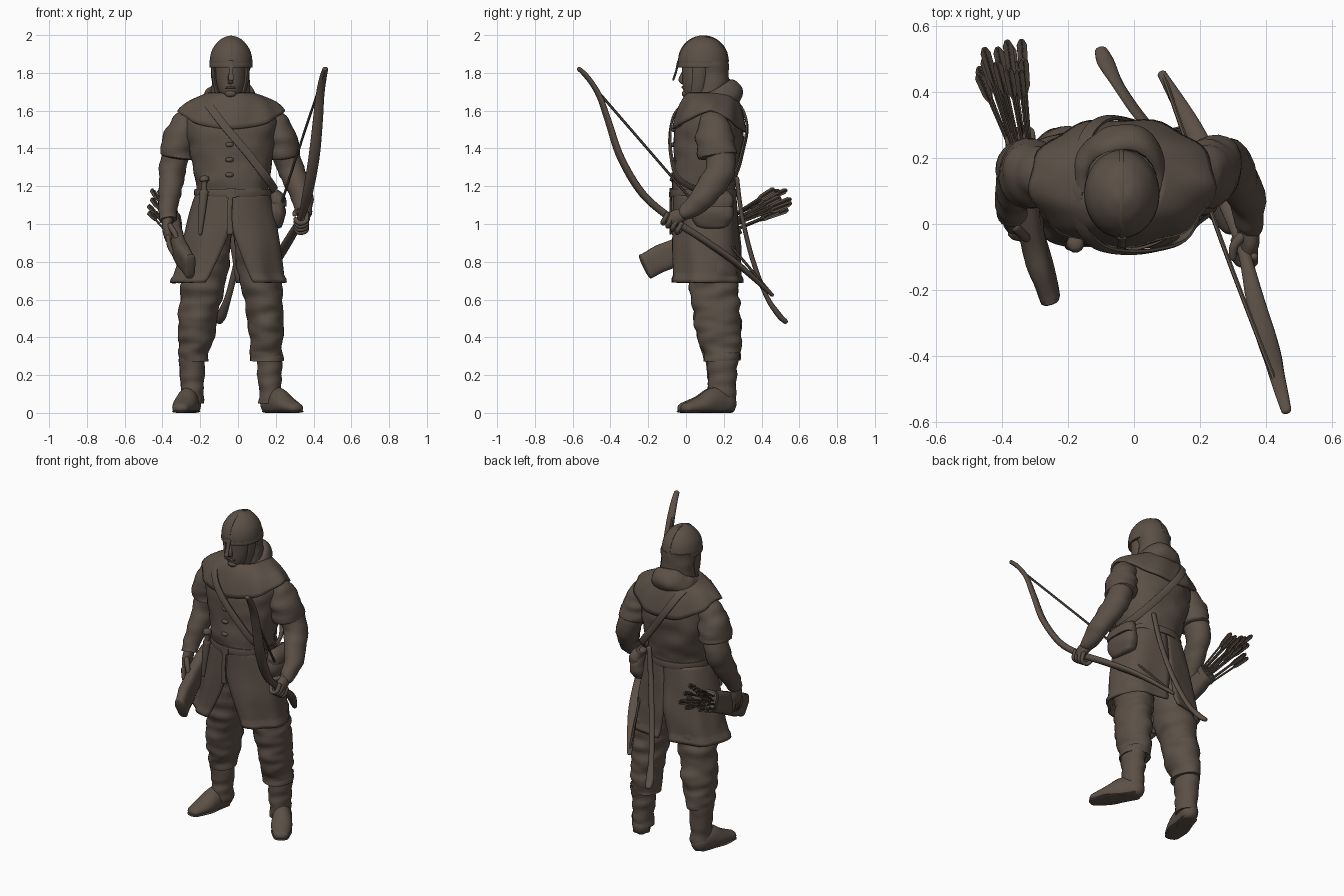
import bpy, bmesh, math, random
from mathutils import Vector, noise

random.seed(4)
brown = bpy.data.materials.new("dark_brown")
brown.diffuse_color = (0.105, 0.08, 0.062, 1)


def finish(name, bm, angle=50):
    bmesh.ops.recalc_face_normals(bm, faces=bm.faces)
    me = bpy.data.meshes.new(name)
    bm.to_mesh(me)
    bm.free()
    ob = bpy.data.objects.new(name, me)
    me.materials.append(brown)
    bpy.context.collection.objects.link(ob)
    bpy.ops.object.select_all(action='DESELECT')
    ob.select_set(True)
    bpy.context.view_layer.objects.active = ob
    bpy.ops.object.shade_smooth_by_angle(angle=math.radians(angle))
    return ob


def spline(pts, step, closed):
    """Smooth curve through points of any dimension."""
    n, out = len(pts), []
    get = lambda i: Vector(pts[i % n] if closed else pts[min(max(i, 0), n - 1)])
    for i in range(n if closed else n - 1):
        a, b, c, d = (get(i + k) for k in (-1, 0, 1, 2))
        for s in range(step):
            t = s / step
            out.append(b + (c - a) * (t / 2) + (2 * a - 5 * b + 4 * c - d) * (t * t / 2)
                       + (3 * b - a - 3 * c + d) * (t ** 3 / 2))
    return out if closed else out + [get(n - 1)]


def spow(v, e):
    return math.copysign(abs(v) ** e, v)


def tube(name, pts, n=20, step=6, side=(1, 0, 0), center=None, power=1, folds=0,
         freq=(8, 8, 22), closed=False, dome=0, angle=50):
    """Sweep an oval (half width along side, half depth) through x, y, z, a, b points."""
    pts = [(*p, p[3]) if len(p) == 4 else p for p in pts]
    rows = spline(pts, step, closed)
    m = len(rows)
    rings = []
    for i, r in enumerate(rows):
        p = Vector(r[:3])
        q0 = rows[(i - 1) % m] if closed else rows[max(i - 1, 0)]
        q1 = rows[(i + 1) % m] if closed else rows[min(i + 1, m - 1)]
        t = (Vector(q1[:3]) - Vector(q0[:3])).normalized()
        u = p - Vector(center) if center else Vector(side)
        u = (u - t * u.dot(t)).normalized()
        rings.append((p, t, u, t.cross(u), r[3], r[4]))
    if dome:  # rounded ends
        def cap(ring, sign):
            p, t, u, v, a, b = ring
            return [(p + t * sign * dome * min(a, b) * math.sin(k), t, u, v, a * math.cos(k), b * math.cos(k))
                    for k in (0.4, 0.8, 1.15, 1.45)]
        rings = cap(rings[0], -1)[::-1] + rings + cap(rings[-1], 1)
    bm, loops = bmesh.new(), []
    for p, t, u, v, a, b in rings:
        loop = []
        for k in range(n):
            w = 2 * math.pi * (k + 0.5) / n
            d = u * a * spow(math.cos(w), power) + v * b * spow(math.sin(w), power)
            co = p + d
            if folds:
                co += d.normalized() * folds * noise.noise(Vector(c * f for c, f in zip(co, freq)))
            co.z = max(co.z, 0)
            loop.append(bm.verts.new(co))
        loops.append(loop)
    pairs = list(zip(loops, loops[1:])) + ([(loops[-1], loops[0])] if closed else [])
    for l0, l1 in pairs:
        for k in range(n):
            j = (k + 1) % n
            bm.faces.new((l0[k], l0[j], l1[j], l1[k]))
    if not closed:
        bm.faces.new(loops[0])
        bm.faces.new(loops[-1])
    return finish(name, bm, angle)


def ball(name, loc, size):
    bm = bmesh.new()
    bmesh.ops.create_uvsphere(bm, u_segments=24, v_segments=14, radius=1)
    ob = finish(name, bm)
    ob.location, ob.scale = loc, size


def sheet(name, rows, cols, fn, thick):
    """Open cloth panel from fn(row 0..1, column 0..1), thickened."""
    bm = bmesh.new()
    g = [[bm.verts.new(fn(i / rows, j / cols)) for j in range(cols + 1)] for i in range(rows + 1)]
    for i in range(rows):
        for j in range(cols):
            bm.faces.new((g[i][j], g[i][j + 1], g[i + 1][j + 1], g[i + 1][j]))
    bmesh.ops.remove_doubles(bm, verts=bm.verts, dist=0.0005)
    ob = finish(name, bm)
    mod = ob.modifiers.new("cloth", 'SOLIDIFY')
    mod.thickness, mod.offset = thick, -1


# --- Head, coif and helmet
tube("face", [(-.04, .052, 1.675, .042, .055), (-.04, .054, 1.70, .06, .07), (-.04, .06, 1.76, .076, .08),
              (-.04, .066, 1.86, .08, .09)], dome=.6)
tube("nose", [(-.04, -.012, 1.80, .01, .012), (-.04, -.024, 1.765, .014, .016), (-.04, -.018, 1.75, .014, .012)],
     n=12, dome=.8)
ball("chin", (-.04, .0, 1.69), (.03, .022, .02))
tube("mouth", [(-.065, -.008, 1.722, .005), (-.04, -.018, 1.724, .006), (-.015, -.008, 1.722, .005)],
     n=8, side=(0, 0, 1), dome=1)
tube("coif", [(-.04, .135, 1.60, .13, .12), (-.04, .135, 1.66, .108, .1), (-.04, .14, 1.74, .1, .088),
              (-.04, .135, 1.86, .105, .092)], folds=.008)
for s in (-1, 1):
    tube("cheek_flap", [(-.04 + s * .09, .072, 1.85, .014, .04), (-.04 + s * .083, .066, 1.75, .012, .035),
                        (-.04 + s * .06, .055, 1.665, .012, .035)], n=10, dome=1)
tube("helmet", [(-.037, .092, 1.828, .112, .131), (-.037, .092, 1.87, .113, .132), (-.037, .094, 1.92, .101, .117),
                (-.037, .096, 1.965, .07, .082), (-.037, .097, 1.988, .036, .043), (-.037, .098, 1.995, .004, .004)],
     n=32)
tube("helmet_rim", [(-.037 + .112 * math.cos(a), .092 + .132 * math.sin(a), 1.84, .003, .012)
                    for a in [k * math.pi / 6 for k in range(12)]],
     n=8, center=(-.037, .092, 1.84), closed=True)
tube("helmet_ridge", [(-.037, .092 + .132 * math.cos(a), 1.86 + .135 * math.sin(a), .007, .004)
                      for a in [k * math.pi / 8 for k in range(9)]], n=8)
tube("nose_guard", [(-.037, -.042, 1.86, .016, .006), (-.037, -.052, 1.81, .012, .006),
                    (-.037, -.067, 1.765, .015, .006)], n=8, dome=1)

# --- Coat body, hood and shoulder cape
tube("coat_body", [(-.035, .105, 1.0, .215, .165), (-.025, .095, 1.16, .19, .165), (-.028, .1, 1.25, .2, .168),
                   (-.032, .116, 1.4, .23, .18), (-.035, .12, 1.5, .245, .178), (-.035, .13, 1.6, .225, .145),
                   (-.035, .13, 1.67, .12, .11)], n=40, folds=.014, freq=(9, 9, 14), power=.9)
tube("hood_roll", [(-.04 + .112 * math.cos(a), .135 + .118 * math.sin(a), 1.66 + .038 * math.sin(a),
                    .034 + .014 * math.sin(a), .046 + .022 * math.sin(a))
                   for a in [k * math.pi / 5 for k in range(10)]],
     center=(-.04, .135, 1.67), closed=True, folds=.016, freq=(12, 12, 12))


def cape(i, j):
    a = 2 * math.pi * j
    c, s = math.cos(a), math.sin(a)
    z = 1.695 - .065 * i - (.1 if s < 0 else .12) * i ** 2 * abs(s) ** 1.4 - .025 * i ** 5
    r = i ** .9
    w = .006 * math.sin(a * 9 + i * 3) * i
    return (-.036 + (.12 + .163 * r + w) * spow(c, .9), .13 + (.12 + (.078 if s < 0 else .07) * r + w) * s, z)


sheet("shoulder_cape", 14, 64, cape, .014)


# --- Coat skirt in two halves, slit at front and a little at the back
def skirt(side):
    def fn(i, j):
        z = 1.16 - .47 * i
        k = max(0, (i - .36) / .64)
        front, back = .36 * k ** 1.2, .09 * max(0, (i - .6) / .4)
        a = -math.pi / 2 + front + (math.pi - front - back) * j
        w = .018 * i * noise.noise(Vector((j * 6, side * 5, z * 5))) + .005 * i * math.sin(j * 19)
        lip = .008 if i > .95 else 0
        return (-.027 - .02 * i + side * (.197 + .1 * i ** .8 + w + lip) * spow(math.cos(a), .85),
                .098 + .015 * i + (.168 + .018 * i + w + lip) * spow(math.sin(a), .85), z)
    return fn


for s, nm in ((-1, "right"), (1, "left")):
    sheet("coat_skirt_" + nm, 24, 36, skirt(s), .015)
for k in range(4):
    ball("coat_button", (-.045, -.064 - .002 * k, 1.5 - .08 * k), (.022, .014, .013))


# --- Belt, hanging strap, dagger and pouches
def around(z, rx, ry, a, b):
    return [(-.026 + rx * math.cos(k * math.pi / 6), .097 + ry * math.sin(k * math.pi / 6), z, a, b)
            for k in range(12)]


tube("belt", around(1.165, .2, .174, .006, .022), n=8, center=(-.026, .097, 1.165), closed=True, power=.6)
tube("belt_buckle", [(-.036, -.08, 1.19, .026, .008), (-.036, -.082, 1.14, .026, .008)], n=12, power=.5)
tube("belt_tail", [(-.04, -.08, 1.15, .014, .006), (-.045, -.083, 1.05, .014, .006), (-.042, -.083, .95, .018, .006)],
     n=8, dome=1)
tube("dagger_sheath", [(-.18, -.06, 1.17, .024, .018), (-.19, -.066, 1.07, .02, .015), (-.2, -.068, .95, .01, .01)],
     n=12, dome=1)
tube("dagger_grip", [(-.18, -.06, 1.17, .016), (-.178, -.06, 1.22, .016), (-.178, -.06, 1.23, .027),
                     (-.178, -.06, 1.245, .024)], n=12, dome=.5)
tube("hip_pouch", [(.195, .14, 1.0, .04, .09), (.203, .14, 1.05, .048, .115), (.2, .14, 1.12, .04, .1),
                   (.185, .14, 1.16, .025, .07)], power=.7, dome=.6, folds=.008)
tube("pouch_flap", [(.185, .14, 1.165, .03, .09), (.208, .14, 1.13, .045, .112), (.213, .14, 1.09, .045, .108)],
     n=16, power=.7)
strap = ((-.17, .13, 1.685), (-.172, .03, 1.655), (-.13, -.05, 1.595), (-.06, -.082, 1.505), (.055, -.08, 1.37),
         (.155, -.038, 1.24), (.193, .1, 1.18), (.14, .25, 1.25), (.02, .303, 1.4), (-.08, .322, 1.535),
         (-.145, .265, 1.645))
tube("cross_strap", [(*p, .007, .022) for p in strap],
     n=8, center=(-.03, .11, 1.42), closed=True, power=.6)

# --- Arms: wide short sleeves over tight forearms
tube("right_sleeve", [(-.2, .14, 1.59, .06), (-.262, .145, 1.54, .076), (-.306, .152, 1.46, .088, .1),
                      (-.323, .16, 1.36, .092, .106)], folds=.014, dome=.15)
tube("right_forearm", [(-.325, .165, 1.42, .075), (-.348, .17, 1.28, .07, .08), (-.36, .11, 1.16, .06, .068),
                       (-.373, .05, 1.06, .047, .05), (-.37, .03, 1.02, .04)], folds=.01)
tube("left_sleeve", [(.12, .14, 1.59, .06), (.184, .145, 1.54, .074), (.226, .152, 1.46, .084, .1),
                     (.243, .165, 1.36, .09, .106)], folds=.014, dome=.15)
tube("left_forearm", [(.235, .17, 1.42, .075), (.285, .18, 1.28, .07, .08), (.335, .1, 1.15, .058, .066),
                      (.35, .01, 1.07, .045, .048), (.345, -.015, 1.05, .036)], folds=.01)

# --- Hands
tube("right_palm", [(-.372, .035, 1.03, .03, .036), (-.375, .02, .97, .026, .046), (-.365, .01, .92, .022, .044)],
     n=14, dome=.8)
for k in range(4):
    y = -.028 + k * .024
    tube("right_finger", [(-.37, y, .93, .014), (-.362, y - .008, .88, .013), (-.34, y - .015, .84, .011)],
         n=8, dome=1)
tube("right_thumb", [(-.36, -.01, .99, .016), (-.335, -.035, .95, .015), (-.32, -.045, .91, .012)], n=8, dome=1)
tube("left_palm", [(.345, -.01, 1.055, .034, .032), (.352, -.05, 1.035, .03, .042), (.345, -.085, 1.02, .026, .036)],
     n=14, dome=.8)
for k in range(4):
    y, z = -.1 + k * .025, 1.03 - k * .017
    tube("left_finger", [(.365, y, z + .02, .013), (.36, y - .02, z - .015, .013), (.325, y - .02, z - .025, .013),
                         (.305, y, z - .005, .012)], n=8, side=(0, 1, .1), dome=1)
tube("left_thumb", [(.335, -.03, 1.06, .017), (.305, -.065, 1.06, .015), (.3, -.1, 1.05, .012)],
     n=8, side=(0, 0, 1), dome=1)

# --- Bow and string
tube("bow", [(.462, -.565, 1.82, .016, .012), (.45, -.52, 1.775, .02, .013), (.434, -.46, 1.68, .024, .014),
             (.422, -.41, 1.54, .028, .016), (.402, -.345, 1.35, .031, .018), (.368, -.23, 1.16, .028, .019),
             (.332, -.08, 1.03, .019, .02), (.275, .08, .925, .027, .019), (.19, .27, .79, .03, .016),
             (.085, .455, .625, .014, .01)], n=14, side=(.93, .37, 0), dome=1)
tube("bow_string", [(.46, -.56, 1.81, .007), (.265, -.05, 1.22, .007), (.09, .45, .635, .007)], n=6)

# --- Sword scabbard slung behind
tube("scabbard", [(.075, .27, 1.24, .016, .012), (.045, .295, 1.05, .018, .012), (.0, .35, .82, .018, .013),
                  (-.05, .425, .62, .018, .013), (-.085, .49, .52, .026, .016), (-.1, .525, .485, .02, .014)],
     n=12, dome=1)

# --- Quiver and arrows
tube("quiver", [(-.255, -.215, .775, .033, .07), (-.3, -.07, .845, .038, .072), (-.33, .08, .92, .042, .068),
                (-.345, .26, 1.005, .04, .06)], power=.7, dome=.3, folds=.008)
tube("quiver_mouth", [(-.343, .235, .992, .046, .066), (-.346, .265, 1.008, .046, .066)], power=.7)
for k in range(16):
    a, b = (k % 4) / 1.5 - 1 + random.uniform(-.2, .2), (k // 4) / 1.5 - 1 + random.uniform(-.2, .2)
    base = Vector((-.343 + .025 * a, .22, .99 + .035 * b))
    tip = Vector((-.405 + .06 * a, .51 + random.uniform(-.06, .05) + .015 * a, 1.125 + .055 * b))
    tube("arrow_shaft", [(*base, .006), (*tip, .006)], n=6, step=1)
    d = tip - base
    for sd in ((1, 0, 0), (0, -.4, 1)):
        tube("arrow_fletching", [(*(base + d * f), w, .0025) for f, w in ((.6, .004), (.72, .02), (.95, .022), (1, .01))],
             n=4, step=1, side=sd)

# --- Legs, boots and feet
for nm, leg, boot, heel, toe in (
    ("right", ((-.15, .12, .97, .12, .13), (-.18, .145, .7, .118, .13), (-.205, .16, .56, .104, .122),
               (-.22, .174, .43, .096, .12), (-.232, .187, .34, .082, .1), (-.234, .19, .275, .078, .096)),
     (-.242, .188), (-.248, .205), (-.304, -.012)),
    ("left", ((.085, .12, .97, .115, .13), (.12, .145, .7, .112, .13), (.14, .16, .56, .1, .122),
              (.147, .174, .43, .095, .12), (.15, .187, .34, .088, .1), (.15, .19, .275, .088, .096)),
     (.168, .192), (.172, .21), (.302, .008))):
    tube(nm + "_trouser_leg", leg, n=32, step=12, folds=.014, freq=(9, 9, 19))
    bx, by = boot
    tube(nm + "_boot_shaft", [(bx, by, .32, .07, .088), (bx, by, .22, .066, .078), (bx, by, .13, .06, .074),
                              (bx, by, .05, .058, .07)], folds=.01)
    h, t = Vector(heel), Vector(toe)
    across = Vector((-(t - h).y, (t - h).x, 0)).normalized()
    foot = [(*h.lerp(t, f), z, w, d) for f, z, w, d in ((0, .05, .054, .065), (.3, .055, .058, .08),
                                                      (.65, .04, .062, .05), (1, .026, .046, .03))]
    tube(nm + "_foot", foot, side=across, dome=1.1)
    sole = [(*h.lerp(t, f), .008, w, .008) for f, w in ((0, .05), (.3, .054), (.65, .062), (1.02, .045))]
    tube(nm + "_sole", sole, side=across, power=.8, dome=4)
